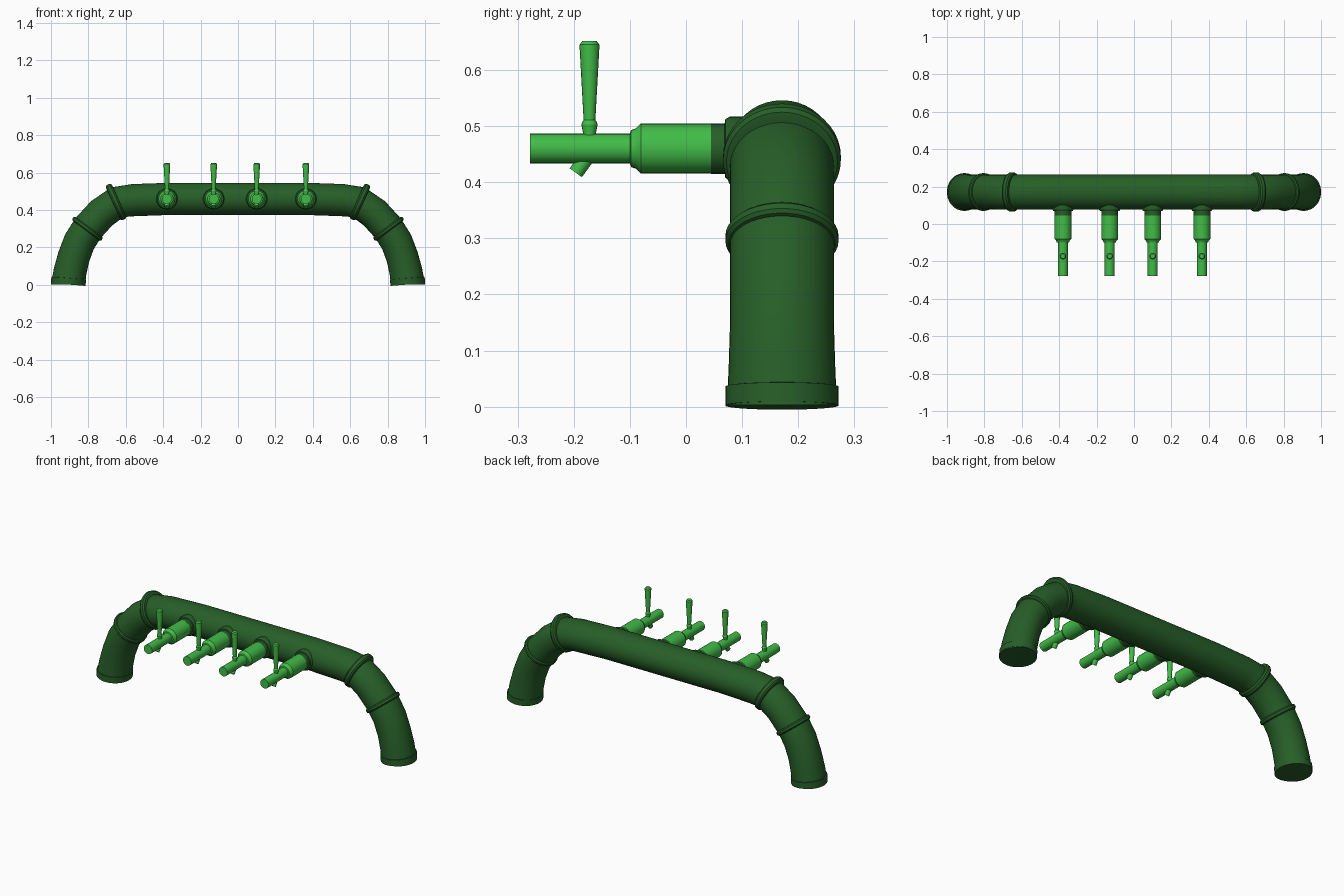
import bpy, bmesh, math
from mathutils import Vector

if "Cube" in bpy.data.objects:
    bpy.data.objects.remove(bpy.data.objects["Cube"])

YC = 0.171      # depth of the arch's centre plane
TAP_Z = 0.46


def material(name, rgb):
    m = bpy.data.materials.new(name)
    m.diffuse_color = (*rgb, 1)
    m.use_nodes = True
    m.node_tree.nodes["Principled BSDF"].inputs["Base Color"].default_value = m.diffuse_color
    return m


DARK = material("dark green", (0.02, 0.112, 0.021))
LIGHT = material("bright green", (0.054, 0.50, 0.065))


def sweep(name, stations, mat, sides=32):
    """Loft capped rings; each station = centre, side axis u, side axis v, radius u, radius v."""
    bm = bmesh.new()
    rings = []
    for c, u, v, ru, rv in stations:
        ring = []
        for i in range(sides):
            a = 2 * math.pi * i / sides
            ring.append(bm.verts.new(c + u * (ru * math.cos(a)) + v * (rv * math.sin(a))))
        rings.append(ring)
    for r0, r1 in zip(rings, rings[1:]):
        for i in range(sides):
            j = (i + 1) % sides
            bm.faces.new((r0[i], r0[j], r1[j], r1[i]))
    bm.faces.new(rings[0])
    bm.faces.new(rings[-1])
    bmesh.ops.recalc_face_normals(bm, faces=bm.faces)
    me = bpy.data.meshes.new(name)
    bm.to_mesh(me)
    bm.free()
    me.materials.append(mat)
    ob = bpy.data.objects.new(name, me)
    bpy.context.collection.objects.link(ob)
    bpy.ops.object.select_all(action='DESELECT')
    bpy.context.view_layer.objects.active = ob
    ob.select_set(True)
    bpy.ops.object.shade_smooth_by_angle(angle=math.radians(30))
    return ob


def lathe(name, origin, axis, profile, mat, sides=24, squash=1.0):
    """Profile of (distance along axis, radius); squash flattens it in the arch's plane."""
    o, d = Vector(origin), Vector(axis).normalized()
    v = Vector((1, 0, 0)) if abs(d.y) > 0.2 or abs(d.x) < 0.001 and squash == 1 else Vector((0, 1, 0))
    u = v.cross(d).normalized()
    return sweep(name, [(o + d * h, u, v, r * squash, r) for h, r in profile], mat, sides)


# arch tube: left half of centre line (x, z, radius), mirrored to the right
half = [(-0.909, 0.003, 0.098), (-0.898, 0.07, 0.095), (-0.878, 0.15, 0.0925),
        (-0.848, 0.23, 0.0925), (-0.803, 0.302, 0.0925), (-0.73, 0.382, 0.0925),
        (-0.645, 0.442, 0.0925), (-0.56, 0.453, 0.0925), (-0.36, 0.460, 0.0925)]
pts = half + [(-x, z, r) for x, z, r in reversed(half)]
Y = Vector((0, 1, 0))
stations = []
for i, (x, z, r) in enumerate(pts):
    a, b = pts[max(i - 1, 0)], pts[min(i + 1, len(pts) - 1)]
    t = Vector((b[0] - a[0], 0, b[1] - a[1])).normalized()
    if i in (0, len(pts) - 1):
        t = Vector((0, 0, 1 if i == 0 else -1))
    stations.append((Vector((x, YC, z)), t.cross(Y), Y, r * 0.93, r))
sweep("arch_tube", stations, DARK, 40)

# collars at the bends and feet of both legs
for s, side in ((-1, "left"), (1, "right")):
    bead = [(-0.018, 0.09), (-0.016, 0.099), (-0.008, 0.105), (0.008, 0.105), (0.016, 0.099), (0.018, 0.09)]
    lathe(side + "_upper_collar", (s * 0.652, YC, 0.443), (-s * 0.91, 0, 0.41), bead, DARK, 40, 0.98)
    small = [(h * 0.75, r * 0.96) for h, r in bead]
    lathe(side + "_lower_collar", (s * 0.805, YC, 0.30), (-s * 0.6, 0, 0.8), small, DARK, 40, 0.96)
    lathe(side + "_foot", (s * 0.908, YC, 0), (-s * 0.08, 0, 1),
          [(0.002, 0.101), (0.036, 0.101), (0.037, 0.094)], DARK, 40, 0.92)

# taps
F = (0, -1, 0)
for n, x in enumerate((-0.38, -0.13, 0.10, 0.363), 1):
    tap = "tap_%d_" % n
    # dark mounting flange
    lathe(tap + "flange", (x, 0, TAP_Z), F,
          [(-0.13, 0.057), (-0.078, 0.057), (-0.07, 0.052), (-0.069, 0.045), (-0.045, 0.045)], DARK)
    # shank and barrel
    lathe(tap + "barrel", (x, 0, TAP_Z), F,
          [(-0.046, 0.0449), (0.08, 0.0449), (0.089, 0.036), (0.098, 0.033), (0.1, 0.0265), (0.278, 0.0265)], LIGHT)
    # lever handle
    lathe(tap + "handle", (x, -0.172, 0), (0, 0, 1),
          [(0.475, 0.0115), (0.488, 0.0115), (0.503, 0.0145), (0.508, 0.0125), (0.511, 0.0105),
           (0.638, 0.0175), (0.645, 0.0175), (0.652, 0.0125)], LIGHT, 16)
    # angled spout
    lathe(tap + "spout", (x, -0.166, 0.459), (0, -0.585, -0.81),
          [(0, 0.0135), (0.052, 0.0135)], LIGHT, 16)
